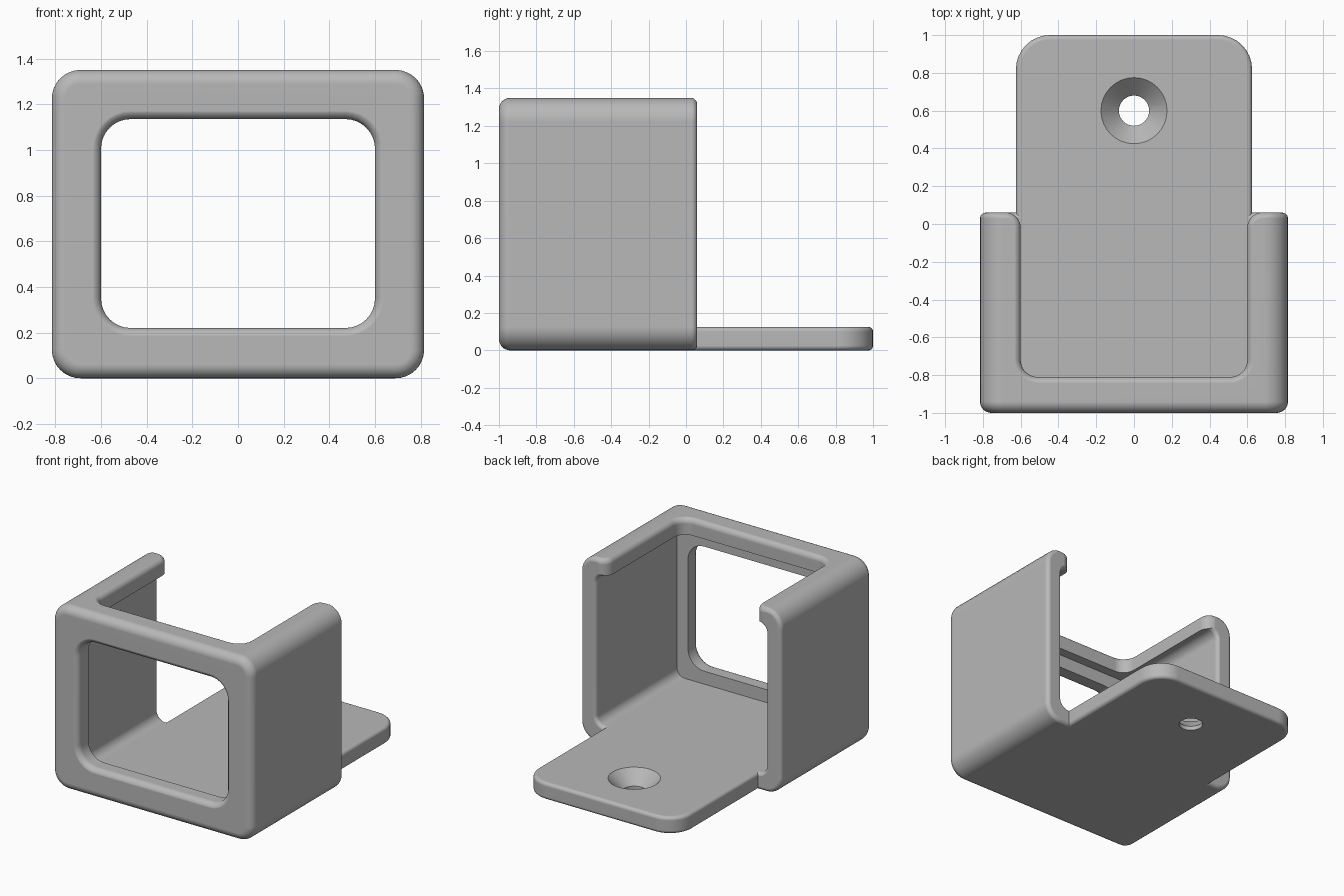
import bpy, bmesh, math
from mathutils import Vector

cube = bpy.data.objects.get("Cube")
if cube:
    bpy.data.objects.remove(cube, do_unlink=True)

grey = bpy.data.materials.new("matte_grey")
grey.use_nodes = True
grey.diffuse_color = (0.48, 0.48, 0.48, 1)
grey.node_tree.nodes["Principled BSDF"].inputs["Base Color"].default_value = grey.diffuse_color

STEPS = 8
EPS = 0.001


def rect(x0, x1, y0, y1, r):
    """Counter-clockwise rectangle corners as (x, y, radius)."""
    return [(x0, y0, r), (x1, y0, r), (x1, y1, r), (x0, y1, r)]


def outline(corners, grow):
    """Right-angled outline with rounded corners, offset outward by grow."""
    points = []
    for i, (x, y, r) in enumerate(corners):
        p = Vector((x, y))
        u = (p - Vector(corners[i - 1][:2])).normalized()
        v = (Vector(corners[(i + 1) % len(corners)][:2]) - p).normalized()
        nu, nv = Vector((u.y, -u.x)), Vector((v.y, -v.x))
        turn = 1 if u.x * v.y - u.y * v.x > 0 else -1
        radius = turn * max(r + turn * grow, EPS)
        centre = p + (grow - radius) * (nu + nv)
        for k in range(STEPS + 1):
            t = k / STEPS * math.pi / 2
            points.append(centre + radius * (math.cos(t) * nu + math.sin(t) * nv))
    return points


def end_rings(h, f, side):
    """Rings from the body to one end; f > 0 rounds the edge, f < 0 flares it."""
    g = abs(f)
    if g == 0:
        return [(h, 0)]
    rings = []
    for k in range(STEPS + 1):
        t = k / STEPS * math.pi / 2
        rings.append((h - side * g * (1 - math.sin(t)), -f * (1 - math.cos(t))))
    if f < 0:
        rings.append((h + side * 0.15, g))
    return rings


def loft(name, corners, rings, axis="z"):
    """Solid made by stacking outlines along the z or y axis."""
    bm = bmesh.new()
    loops = []
    for h, grow in rings:
        loops.append([bm.verts.new((a, b, h) if axis == "z" else (a, h, b))
                      for a, b in outline(corners, grow)])
    n = len(loops[0])
    for low, high in zip(loops, loops[1:]):
        for i in range(n):
            j = (i + 1) % n
            bm.faces.new((low[i], low[j], high[j], high[i]))
    bm.faces.new(loops[0][::-1])
    bm.faces.new(loops[-1])
    bmesh.ops.remove_doubles(bm, verts=bm.verts, dist=1e-5)
    bmesh.ops.recalc_face_normals(bm, faces=bm.faces)
    mesh = bpy.data.meshes.new(name)
    bm.to_mesh(mesh)
    bm.free()
    mesh.materials.append(grey)
    obj = bpy.data.objects.new(name, mesh)
    bpy.context.collection.objects.link(obj)
    return obj


def prism(name, corners, axis, h0, f0, h1, f1):
    return loft(name, corners, end_rings(h0, f0, -1)[::-1] + end_rings(h1, f1, 1), axis)


def activate(obj):
    bpy.ops.object.select_all(action="DESELECT")
    obj.select_set(True)
    bpy.context.view_layer.objects.active = obj


def cut(obj, cutter):
    activate(obj)
    mod = obj.modifiers.new("cut", "BOOLEAN")
    mod.operation, mod.solver, mod.object = "DIFFERENCE", "EXACT", cutter
    bpy.ops.object.modifier_apply(modifier=mod.name)
    bpy.data.objects.remove(cutter, do_unlink=True)


def finish(obj):
    activate(obj)
    bpy.ops.object.shade_smooth_by_angle(angle=math.radians(30))
    mod = obj.modifiers.new("clean_shading", "WEIGHTED_NORMAL")
    mod.keep_sharp = True


# Sleeve: rounded block hollowed from the back
BACK = 0.06
TOP = 1.35
FLOOR = 0.125
sleeve = prism("sleeve", rect(-0.815, 0.815, 0, TOP, 0.125), "y", -1, 0.06, BACK, 0.03)
cut(sleeve, prism("cavity_cutter", rect(-0.69, 0.69, FLOOR, 1.23, 0.065), "y",
                  -0.88, 0, BACK + EPS, -0.03))

# Front window
cut(sleeve, prism("window_cutter", rect(-0.6, 0.6, 0.22, 1.135, 0.13), "y",
                  -1 - EPS, -0.045, -0.8, 0))

# Top opening, running out through the back with rounded lip ends
half = [(0.6, -0.81, 0.09), (0.6, BACK + EPS, 0.08), (1, BACK + EPS, 0.01), (1, 0.4, 0.01)]
opening = half + [(-x, y, r) for x, y, r in reversed(half)]
cut(sleeve, prism("opening_cutter", opening, "z", 0.8, 0, TOP + EPS, -0.04))
finish(sleeve)

# Mounting tab behind the sleeve
tab_corners = [(-0.625, -0.06, 0.03), (0.625, -0.06, 0.03), (0.625, 1, 0.18), (-0.625, 1, 0.18)]
tab = prism("mounting_tab", tab_corners, "z", 0, 0.025, FLOOR, 0.025)

# Countersunk screw hole
R = 0.08
cut(tab, loft("screw_hole_cutter", rect(-R, R, 0.6 - R, 0.6 + R, R),
              [(-0.1, 0), (0.03, 0), (FLOOR, 0.095), (FLOOR + 0.05, 0.145)]))
finish(tab)
